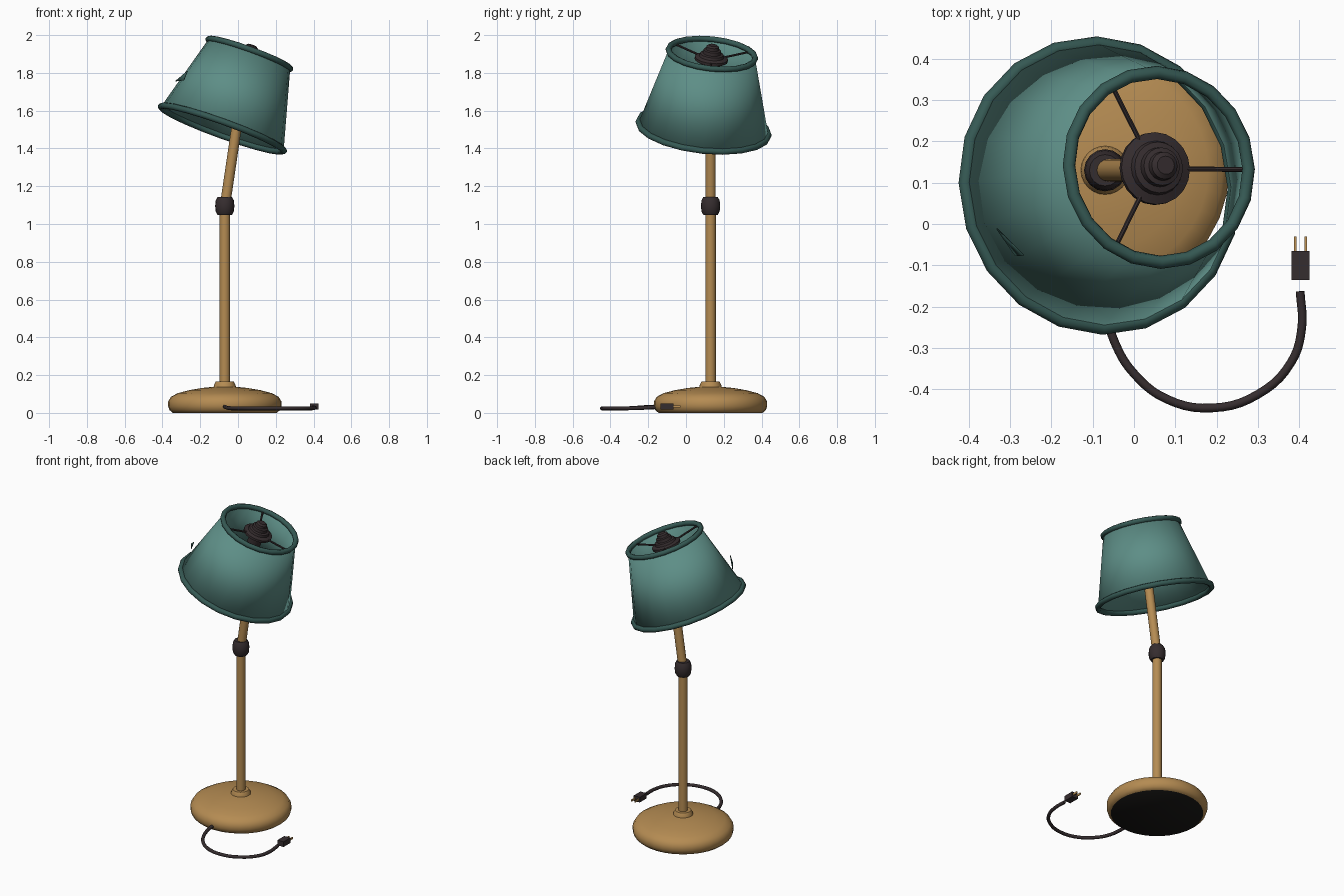
import bpy, bmesh, math
from mathutils import Vector, Matrix

if "Cube" in bpy.data.objects:
    bpy.data.objects.remove(bpy.data.objects["Cube"])


def material(name, rgb):
    m = bpy.data.materials.new(name)
    m.use_nodes = True
    m.diffuse_color = (*rgb, 1)
    m.node_tree.nodes["Principled BSDF"].inputs["Base Color"].default_value = (*rgb, 1)
    return m


TEAL = material("teal fabric", (0.11, 0.27, 0.24))
TRIM = material("dark teal trim", (0.036, 0.10, 0.088))
WOOD = material("tan wood", (0.46, 0.26, 0.085))
DARK = material("dark brown", (0.036, 0.026, 0.028))
FELT = material("black felt", (0.010, 0.009, 0.008))
BRASS = material("brass", (0.52, 0.29, 0.09))


def finish(bm, name, mat, matrix=Matrix(), angle=40):
    bmesh.ops.recalc_face_normals(bm, faces=bm.faces)
    me = bpy.data.meshes.new(name)
    bm.to_mesh(me)
    bm.free()
    me.materials.append(mat)
    me.shade_smooth()
    me.set_sharp_from_angle(angle=math.radians(angle))
    ob = bpy.data.objects.new(name, me)
    ob.matrix_world = matrix
    bpy.context.collection.objects.link(ob)
    return ob


def lathe(name, profile, mat, matrix=Matrix(), sides=24, cap=True, loop=False, angle=40):
    """Revolve (radius, height) points about the local z axis."""
    bm = bmesh.new()
    rings = []
    for r, z in profile:
        turns = [2 * math.pi * i / sides for i in range(sides)]
        rings.append([bm.verts.new((r * math.cos(a), r * math.sin(a), z)) for a in turns])
    pairs = list(zip(rings, rings[1:]))
    if loop:
        pairs.append((rings[-1], rings[0]))
    for low, high in pairs:
        for i in range(sides):
            j = (i + 1) % sides
            bm.faces.new((low[i], low[j], high[j], high[i]))
    if cap and not loop:
        bm.faces.new(rings[0])
        bm.faces.new(rings[-1])
    return finish(bm, name, mat, matrix, angle)


def rod(name, start, end, radius, mat, sides=16):
    start, end = Vector(start), Vector(end)
    d = end - start
    turn = Vector((0, 0, 1)).rotation_difference(d).to_matrix().to_4x4()
    return lathe(name, [(radius, 0), (radius, d.length)], mat,
                 Matrix.Translation(start) @ turn, sides)


def box(name, centre, size, mat):
    bm = bmesh.new()
    bmesh.ops.create_cube(bm, size=1)
    bmesh.ops.scale(bm, vec=size, verts=bm.verts)
    return finish(bm, name, mat, Matrix.Translation(centre))


# Base with a felt underside
STAND = Matrix.Translation((-0.07, 0.13, 0))
base = lathe("base", [(0.275, 0), (0.293, 0.015), (0.30, 0.035), (0.30, 0.06), (0.285, 0.085),
                      (0.25, 0.104), (0.19, 0.12), (0.12, 0.132), (0.06, 0.138)],
             WOOD, STAND, sides=32)
base.data.materials.append(FELT)
for face in base.data.polygons:
    if face.normal.z < -0.9:
        face.material_index = 1
lathe("base_neck", [(0.06, 0.13), (0.057, 0.148), (0.048, 0.165)], WOOD, STAND)

# Post, pivot collar and leaning arm
lathe("post", [(0.028, 0.15), (0.028, 1.07)], WOOD, STAND, sides=16)
lathe("collar", [(0.038, 1.048), (0.048, 1.066), (0.051, 1.095), (0.048, 1.125), (0.038, 1.143)],
      DARK, STAND, sides=16)
rod("arm", (-0.07, 0.13, 1.09), (0.035, 0.13, 1.80), 0.027, WOOD)

# Tilted shade: local origin at the bottom opening, local z along its axis
AXIS = Vector((0.143, 0.044, 0.395))
HEIGHT = AXIS.length
SHADE = (Matrix.Translation((-0.083, 0.093, 1.505))
         @ Vector((0, 0, 1)).rotation_difference(AXIS).to_matrix().to_4x4())
shade = lathe("shade", [(0.345, 0), (0.230, HEIGHT)], TEAL, SHADE, sides=20, cap=False)
wall = shade.modifiers.new("thickness", "SOLIDIFY")
wall.thickness = 0.008


def rim(name, radius, height, tube):
    corners = [math.pi / 4 * k for k in range(8)]
    lathe(name, [(radius + tube * math.cos(a), height + tube * math.sin(a)) for a in corners],
          TRIM, SHADE, sides=20, loop=True, angle=50)


rim("bottom_rim", 0.346, 0, 0.017)
rim("top_rim", 0.231, HEIGHT, 0.016)

# Torn flap standing off the shade
bm = bmesh.new()
flap_points = [(-0.33, -0.01, 1.755), (-0.265, -0.075, 1.81), (-0.285, -0.075, 1.76)]
bm.faces.new([bm.verts.new(p) for p in flap_points])
flap = finish(bm, "shade_flap", TRIM)
flap.modifiers.new("thickness", "SOLIDIFY").thickness = 0.004

# Hub, cap and socket inside the top opening
HUB = SHADE @ Matrix.Translation((0, 0, HEIGHT))
lathe("socket", [(0.036, -0.14), (0.042, -0.12), (0.042, -0.04)], DARK, HUB, sides=20)
lathe("hub", [(0.07, -0.046), (0.088, -0.036), (0.088, -0.022), (0.066, -0.014), (0.062, 0.0),
              (0.048, 0.004), (0.046, 0.022), (0.035, 0.026), (0.033, 0.042), (0.022, 0.05)],
      DARK, HUB, sides=20, angle=30)

# Three spokes joining hub and top rim
for i in range(3):
    a = 2 * math.pi * i / 3
    out = Vector((math.cos(a), math.sin(a), 0))
    rod(f"spoke_{i + 1}", HUB @ (out * 0.06 + Vector((0, 0, -0.028))),
        HUB @ (out * 0.222 + Vector((0, 0, -0.008))), 0.006, DARK, 8)

# Power cord
path = [(-0.07, -0.12, 0.035), (-0.065, -0.22, 0.03), (-0.045, -0.29, 0.025), (0.0, -0.362, 0.024),
        (0.08, -0.424, 0.024), (0.19, -0.445, 0.024), (0.30, -0.412, 0.024),
        (0.38, -0.335, 0.024), (0.406, -0.25, 0.026), (0.402, -0.163, 0.03)]
curve = bpy.data.curves.new("cord", "CURVE")
curve.dimensions = "3D"
curve.bevel_depth = 0.0105
curve.bevel_resolution = 2
curve.resolution_u = 5
curve.use_fill_caps = True
spline = curve.splines.new("BEZIER")
spline.bezier_points.add(len(path) - 1)
for point, co in zip(spline.bezier_points, path):
    point.co = co
    point.handle_left_type = point.handle_right_type = "AUTO"
curve.materials.append(DARK)
bpy.context.collection.objects.link(bpy.data.objects.new("cord", curve))

# Plug with two prongs
box("plug", (0.403, -0.10, 0.034), (0.044, 0.07, 0.034), DARK)
for side, x in (("left", 0.416), ("right", 0.390)):
    box(f"prong_{side}", (x, -0.05, 0.034), (0.006, 0.04, 0.012), BRASS)
